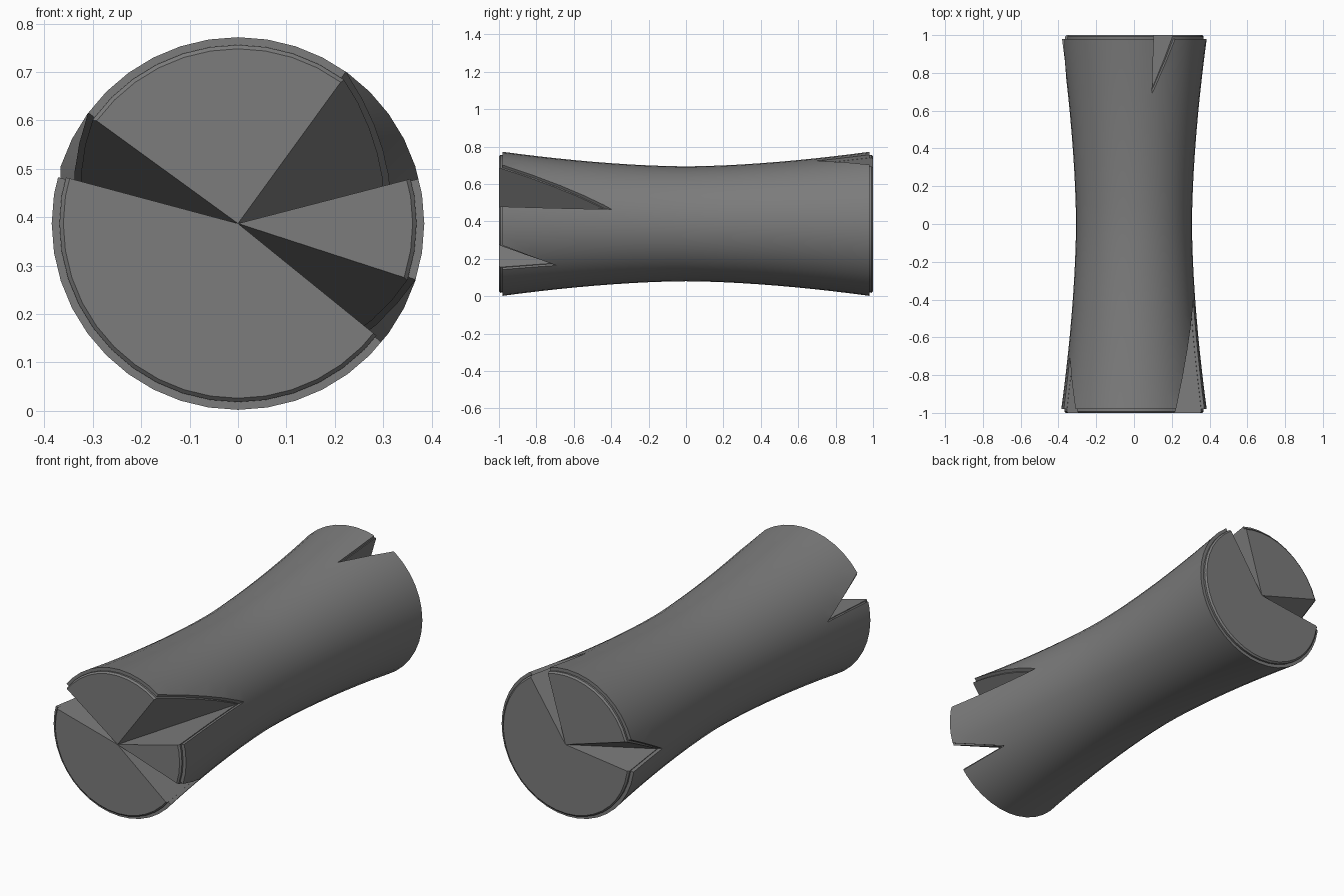
import bpy, bmesh, math
from mathutils import Vector

if "Cube" in bpy.data.objects:
    bpy.data.objects.remove(bpy.data.objects["Cube"])

CZ = 0.387      # height of the log axis
SEG = 40


def link(name, bm):
    bmesh.ops.recalc_face_normals(bm, faces=bm.faces[:])
    me = bpy.data.meshes.new(name)
    bm.to_mesh(me)
    bm.free()
    ob = bpy.data.objects.new(name, me)
    bpy.context.scene.collection.objects.link(ob)
    return ob


def radius(y):
    return 0.307 + 0.078 * (min(abs(y), 0.98) / 0.98) ** 1.7


def lathe(name, end, inset, chamfer):
    # waisted solid of revolution along y, capped at both ends
    n = 20
    body = end - chamfer
    prof = [(body * (-1 + 2 * i / n), 0) for i in range(n + 1)]
    if chamfer:
        prof = [(-end, chamfer)] + prof + [(end, chamfer)]
    bm = bmesh.new()
    rings = []
    for y, extra in prof:
        r = radius(y) - inset - extra
        rings.append([bm.verts.new((r * math.cos(2 * math.pi * k / SEG), y,
                                    CZ + r * math.sin(2 * math.pi * k / SEG)))
                      for k in range(SEG)])
    for a, b in zip(rings, rings[1:]):
        for k in range(SEG):
            j = (k + 1) % SEG
            bm.faces.new((a[k], a[j], b[j], b[k]))
    bm.faces.new(rings[0])
    bm.faces.new(rings[-1])
    return link(name, bm)


def wedge(side, wall, slope, depth, grow):
    # split: flat wall along the axis at one angle, floor sloping up to the other
    s = math.copysign(1, slope - wall)
    a, b = math.radians(wall - s * grow * 0.5), math.radians(slope + s * grow)
    c = Vector((0, side * (1 - 0.008 * grow), CZ))

    def ray(angle, r, d):
        return c + 1.7 * Vector((r * math.cos(angle), -side * d, r * math.sin(angle)))
    p1, p2 = ray(a, 0.385, 0), ray(b, 0.385, 0)
    p3 = ray(a, radius(1 - depth), depth + 0.005 * grow)
    out = Vector((0, side * 0.2, 0))
    bm = bmesh.new()
    v = [bm.verts.new(p) for p in (c, p1, p2, p3, c + out, p1 + out, p2 + out)]
    for f in ((4, 5, 6), (0, 3, 2), (1, 2, 3), (0, 1, 3),
              (0, 4, 5, 1), (1, 5, 6, 2), (2, 6, 4, 0)):
        bm.faces.new([v[i] for i in f])
    return link("split_cutter", bm)


def volume(me):
    bm = bmesh.new()
    bm.from_mesh(me)
    vol = abs(bm.calc_volume()) if bm.faces else 0
    bm.free()
    return vol


def boolean(ob, other, op):
    # use the first solver that gives a sound result
    before = volume(ob.data)
    done = False
    for solver in ("EXACT", "MANIFOLD", "FLOAT"):
        m = ob.modifiers.new("bool", "BOOLEAN")
        m.operation, m.solver, m.object = op, solver, other
        bpy.context.view_layer.update()
        dg = bpy.context.evaluated_depsgraph_get()
        me = bpy.data.meshes.new_from_object(ob.evaluated_get(dg))
        ob.modifiers.remove(m)
        if 0.7 * before < volume(me) < 1.3 * before:
            ob.data = me
            done = True
            break
    if done or op == "DIFFERENCE":
        bpy.data.objects.remove(other)


# end side, wall angle, slope angle, depth
SPLITS = [(-1, 14.5, 54, 0.59), (-1, -39, -18, 0.295), (-1, 165, 144, 0.295),
          (1, 73.5, 56, 0.295), (1, 187, 163, 0.295)]

# bark shell and slightly longer wood core, both split
log = lathe("log", 0.98, 0, 0)
core = lathe("wood_core", 1.0, 0.016, 0.008)
for sp in SPLITS:
    boolean(log, wedge(*sp, 1.2), "DIFFERENCE")
    boolean(core, wedge(*sp, 0), "DIFFERENCE")

# merge into one log
boolean(log, core, "UNION")

# dark grey wood, smooth shading with sharp split edges
mat = bpy.data.materials.new("dark_wood")
mat.diffuse_color = (0.2, 0.2, 0.2, 1)
mat.use_nodes = True
mat.node_tree.nodes["Principled BSDF"].inputs["Base Color"].default_value = mat.diffuse_color
for ob in list(bpy.context.scene.objects):
    ob.data.materials.clear()
    ob.data.materials.append(mat)
    bpy.ops.object.select_all(action="DESELECT")
    ob.select_set(True)
    bpy.context.view_layer.objects.active = ob
    bpy.ops.object.shade_smooth_by_angle(angle=math.radians(30))
